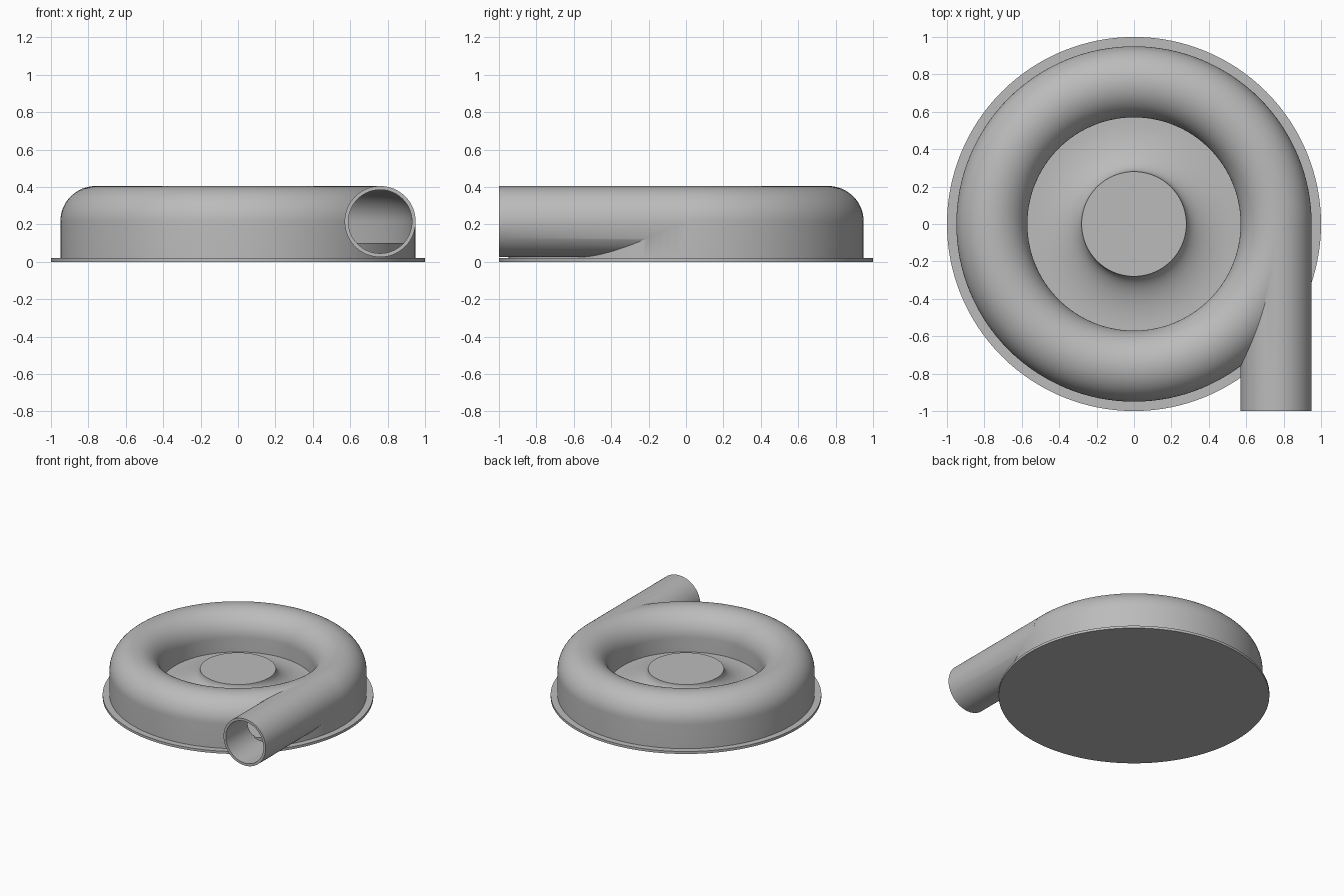
import bpy, bmesh
from math import sin, cos, pi, radians
from mathutils import Matrix, Vector

cube = bpy.data.objects.get("Cube")
if cube:
    bpy.data.objects.remove(cube)

RING_R, TUBE_Z = 0.76, 0.215      # centre line of the volute
TUBE, BORE = 0.19, 0.17           # outer and inner tube radius
SEGS = 128

grey = bpy.data.materials.new("plain grey")
grey.use_nodes = True
colour = (0.5, 0.5, 0.5, 1)
grey.diffuse_color = colour
grey.node_tree.nodes["Principled BSDF"].inputs["Base Color"].default_value = colour


def finish(name, bm):
    bmesh.ops.remove_doubles(bm, verts=bm.verts, dist=1e-5)
    bmesh.ops.recalc_face_normals(bm, faces=bm.faces)
    mesh = bpy.data.meshes.new(name)
    bm.to_mesh(mesh)
    bm.free()
    mesh.materials.append(grey)
    obj = bpy.data.objects.new(name, mesh)
    bpy.context.collection.objects.link(obj)
    return obj


def lathe(name, profile, closed=False):
    """Revolve (radius, height) points around z."""
    bm = bmesh.new()
    verts = [bm.verts.new((r, 0, z)) for r, z in profile]
    edges = [bm.edges.new(pair) for pair in zip(verts, verts[1:])]
    if closed:
        edges.append(bm.edges.new((verts[-1], verts[0])))
    bmesh.ops.spin(bm, geom=verts + edges, cent=(0, 0, 0), axis=(0, 0, 1),
                   angle=2 * pi, steps=SEGS, use_merge=True)
    return finish(name, bm)


def ring(name, radius, bottom):
    """Arch-shaped ring: straight walls under a half-round top."""
    arch = [(RING_R + radius * cos(pi * i / 32), TUBE_Z + radius * sin(pi * i / 32))
            for i in range(33)]
    return lathe(name, [(RING_R + radius, bottom)] + arch + [(RING_R - radius, bottom)], True)


def pipe(name, radius, y0, y1):
    bm = bmesh.new()
    place = Matrix.Translation(Vector((RING_R, (y0 + y1) / 2, TUBE_Z)))
    bmesh.ops.create_cone(bm, cap_ends=True, segments=64, radius1=radius, radius2=radius,
                          depth=y1 - y0, matrix=place @ Matrix.Rotation(pi / 2, 4, 'X'))
    return finish(name, bm)


def combine(target, tool, operation):
    mod = target.modifiers.new(operation.lower(), 'BOOLEAN')
    mod.operation, mod.object, mod.solver = operation, tool, 'EXACT'
    bpy.context.view_layer.objects.active = target
    bpy.ops.object.modifier_apply(modifier=mod.name)
    bpy.data.objects.remove(tool)


# Round base flange
flange = lathe("base_flange", [(0, 0), (1, 0), (1, 0.02), (0, 0.02)])

# Raised floor with a flared central hub
flare = [(0.55 - 0.27 * cos(pi / 2 * i / 16), 0.23 - 0.13 * sin(pi / 2 * i / 16))
         for i in range(16, -1, -1)]
floor = lathe("floor_and_hub", [(0, 0.01), (0.94, 0.01), (0.94, 0.1)] + flare + [(0, 0.23)])

# Hollow volute housing with its tangent outlet pipe
housing = ring("volute_housing", TUBE, 0.01)
combine(housing, pipe("outlet", TUBE, -1, -0.02), 'UNION')
combine(housing, ring("cavity", BORE, 0.06), 'DIFFERENCE')
combine(housing, pipe("bore", BORE, -1.1, -0.02), 'DIFFERENCE')

# Smooth shading with crisp edges
bpy.ops.object.select_all(action='DESELECT')
for obj in (flange, floor, housing):
    obj.select_set(True)
bpy.context.view_layer.objects.active = housing
bpy.ops.object.shade_smooth_by_angle(angle=radians(30))
